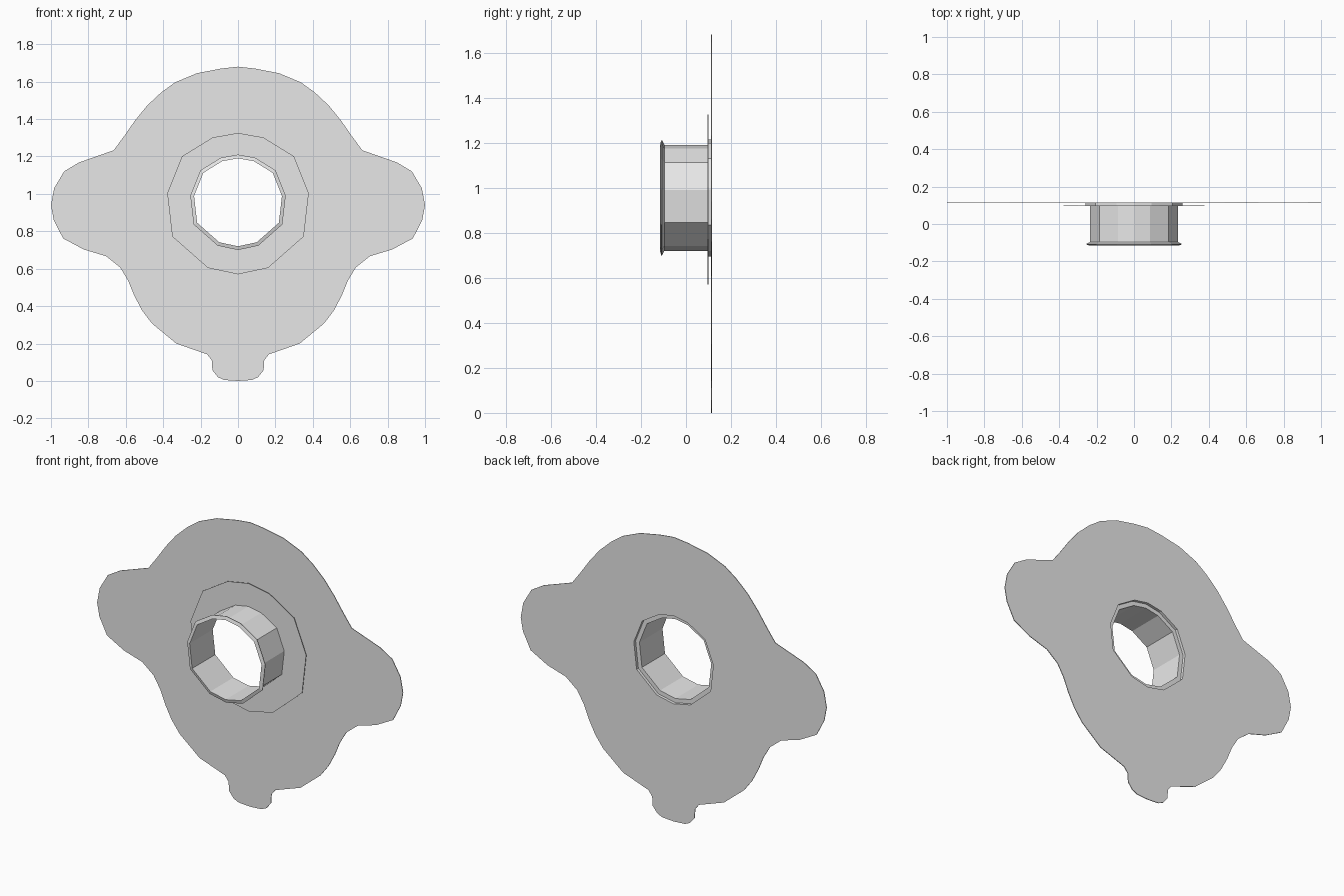
import bpy, bmesh

if "Cube" in bpy.data.objects:
    bpy.data.objects.remove(bpy.data.objects["Cube"])

CZ = 0.955  # height of the hole axis

grey = bpy.data.materials.new("light grey")
grey.diffuse_color = (0.8, 0.8, 0.8, 1)
grey.use_nodes = True
grey.node_tree.nodes["Principled BSDF"].inputs["Base Color"].default_value = grey.diffuse_color

# Unit twelve-sided ring shape (right half, top to bottom)
HALF_RING = [(0, 1), (0.36, 0.935), (0.79, 0.67), (1.0, 0.145),
             (0.93, -0.465), (0.425, -0.91), (0, -1)]

# Right half of the plate outline, top to bottom
HALF_PLATE = [(0, 1.68), (.09, 1.67), (.22, 1.645), (.335, 1.597), (.41, 1.543),
              (.485, 1.473), (.55, 1.393), (.61, 1.307), (.665, 1.233),
              (.85, 1.168), (.93, 1.12), (.983, 1.03), (1.0, .94), (.985, .86),
              (.935, .762), (.825, .703), (.705, .667), (.63, .607),
              (.588, .537), (.555, .457), (.513, .377), (.46, .307), (.33, .2),
              (.165, .142), (.14, .11), (.137, .057), (.107, .02), (.075, .005), (0, 0)]


def mirrored(half):
    return half + [(-x, z) for x, z in half[-2:0:-1]]


def ring(r, cz=CZ):
    return [(x * r, cz + z * r) for x, z in mirrored(HALF_RING)]


def finish(bm, name, thickness=0):
    bmesh.ops.recalc_face_normals(bm, faces=bm.faces)
    me = bpy.data.meshes.new(name)
    bm.to_mesh(me)
    bm.free()
    me.materials.append(grey)
    ob = bpy.data.objects.new(name, me)
    bpy.context.collection.objects.link(ob)
    if thickness:
        mod = ob.modifiers.new("thickness", 'SOLIDIFY')
        mod.thickness = thickness
        mod.offset = 0
    return ob


def loft(name, sections, thickness=0):
    """Join successive (outline, y) loops with quads."""
    bm = bmesh.new()
    loops = [[bm.verts.new((x, y, z)) for x, z in pts] for pts, y in sections]
    for a, b in zip(loops, loops[1:]):
        n = len(a)
        for i in range(n):
            j = (i + 1) % n
            bm.faces.new((a[i], a[j], b[j], b[i]))
    return finish(bm, name, thickness)


def flat_with_hole(name, outer, inner, y, thickness):
    bm = bmesh.new()
    edges = []
    for pts in (outer, inner):
        vs = [bm.verts.new((x, y, z)) for x, z in pts]
        edges += [bm.edges.new((vs[i - 1], vs[i])) for i in range(len(vs))]
    bmesh.ops.triangle_fill(bm, use_beauty=True, edges=edges, normal=(0, -1, 0))
    bmesh.ops.dissolve_limit(bm, angle_limit=0.01, verts=bm.verts, edges=bm.edges)
    return finish(bm, name, thickness)


# Back plate with side lobes and bottom tab
flat_with_hole("back_plate", mirrored(HALF_PLATE), ring(0.26), 0.114, 0.004)

# Flange in front of the plate
loft("flange", [(ring(0.235), 0.098), (ring(0.378, 0.948), 0.098)], 0.003)

# Short wall joining the flange to the plate hole
loft("hole_lip", [(ring(0.26), 0.098), (ring(0.26), 0.116)])

# Tube with a flared bead at its front end
loft("tube", [(ring(0.235), 0.098), (ring(0.235), -0.096)])
loft("tube_rim", [(ring(0.235), -0.096), (ring(0.255), -0.106),
                  (ring(0.255), -0.110), (ring(0.235), -0.116),
                  (ring(0.235), -0.096)])
